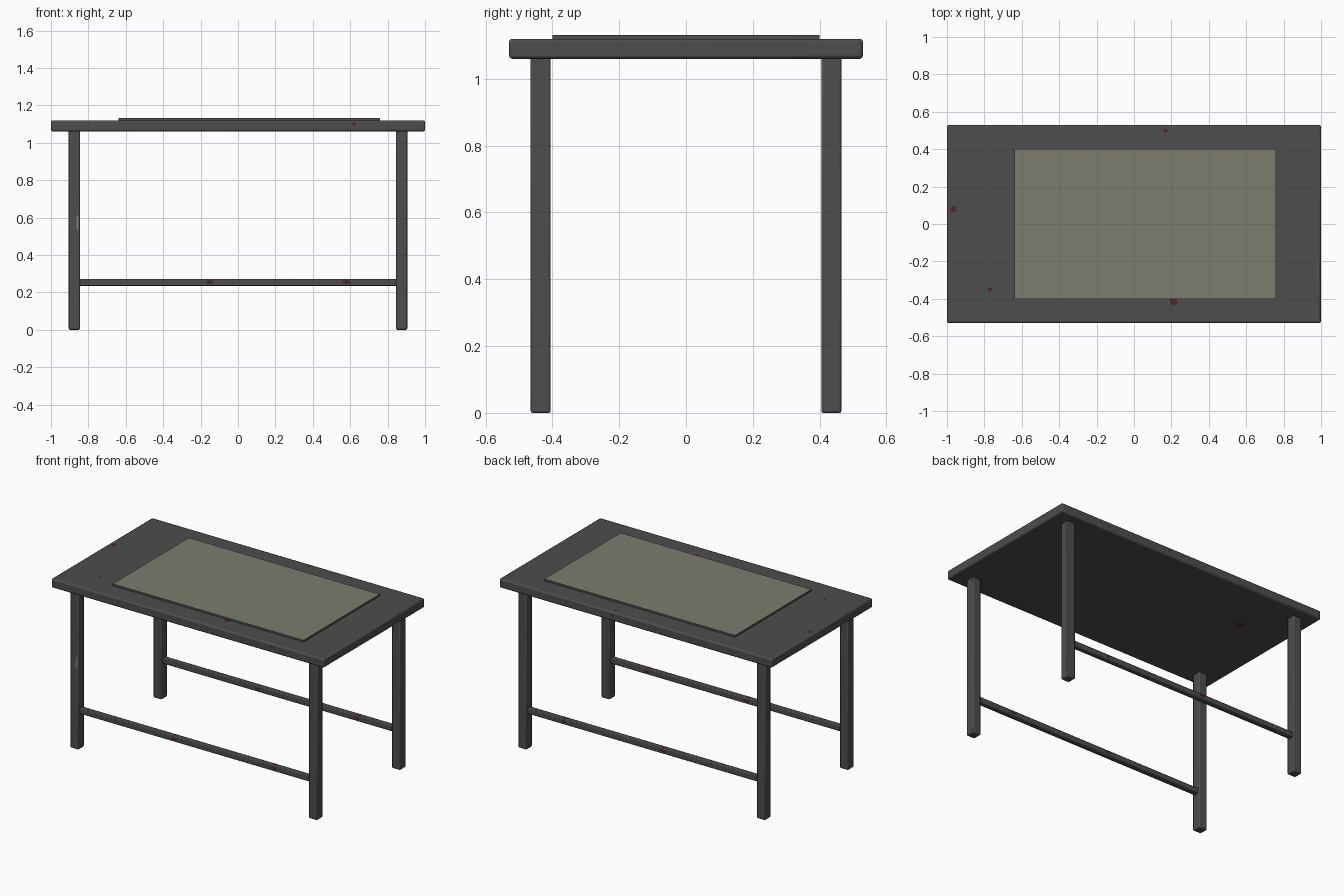
import bpy
import math
import random
from mathutils import Vector

random.seed(4)
default = bpy.context.scene.objects.get("Cube")
if default:
    bpy.data.objects.remove(default, do_unlink=True)


def material(name, rgb):
    m = bpy.data.materials.new(name)
    m.use_nodes = True
    m.diffuse_color = (*rgb, 1)
    m.node_tree.nodes["Principled BSDF"].inputs["Base Color"].default_value = (*rgb, 1)
    return m


metal = material("dark grey metal", (0.075, 0.075, 0.075))
pad = material("olive grey pad", (0.2, 0.2, 0.155))
rust = material("dark red rust", (0.07, 0.02, 0.02))


def box(name, low, high, mat, bevel=0.0):
    """Bevelled box between two corners."""
    low, high = Vector(low), Vector(high)
    bpy.ops.mesh.primitive_cube_add(size=1, location=(low + high) / 2)
    ob = bpy.context.object
    ob.name = name
    ob.scale = high - low
    bpy.ops.object.transform_apply(location=False, rotation=False, scale=True)
    ob.data.materials.append(mat)
    if bevel:
        mod = ob.modifiers.new("soft edges", "BEVEL")
        mod.width = bevel
        mod.segments = 2
        bpy.ops.object.shade_smooth_by_angle(angle=math.radians(40))
    return ob


def patch(name, centre, normal, mat, wide, tall):
    """Thin flat patch with a slightly ragged outline."""
    n = Vector(normal)
    u = Vector((0, 1, 0)) if abs(n.x) > 0.5 else Vector((1, 0, 0))
    v = n.cross(u)
    points = []
    for i in range(10):
        a = math.tau * i / 10
        r = random.uniform(0.8, 1.1)
        points.append(Vector(centre) + n * 0.001
                      + u * wide * r * math.cos(a) + v * tall * r * math.sin(a))
    mesh = bpy.data.meshes.new(name)
    mesh.from_pydata(points, [], [range(10)])
    mesh.materials.append(mat)
    ob = bpy.data.objects.new(name, mesh)
    bpy.context.collection.objects.link(ob)


# Table top and the inlaid writing pad, whose rim is metal
box("table_top", (-1, -0.53, 1.06), (1, 0.53, 1.12), metal, 0.01)
sheet = box("desk_pad", (-0.64, -0.4, 1.118), (0.76, 0.4, 1.132), metal)
sheet.data.materials.append(pad)
for face in sheet.data.polygons:
    face.material_index = 1 if face.normal.z > 0.5 else 0

# Legs and long rails
for sy, end in ((-1, "front"), (1, "back")):
    for sx, side in ((-1, "right"), (1, "left")):
        x, y = 0.875 * sx, 0.435 * sy
        box(f"{end}_{side}_leg", (x - 0.03, y - 0.03, 0), (x + 0.03, y + 0.03, 1.065),
            metal, 0.006)
    y = 0.435 * sy
    box(f"{end}_rail", (-0.85, y - 0.018, 0.235), (0.85, y + 0.018, 0.271), metal, 0.005)

    # Rust on both sides and the top of each rail
    for x in (-0.15, 0.58):
        for face in (-1, 1):
            patch("rail_rust", (x, y + 0.018 * face, 0.255), (0, face, 0), rust, 0.024, 0.01)
        patch("rail_top_rust", (x, y, 0.271), (0, 0, 1), rust, 0.02, 0.01)

# Rust spots on the table top
for x, y, r in ((0.17, 0.5, 0.014), (-0.965, 0.08, 0.02), (0.21, -0.415, 0.022),
                (-0.77, -0.35, 0.013)):
    patch("top_rust", (x, y, 1.12), (0, 0, 1), rust, r, r * 0.8)
patch("front_edge_rust", (0.62, -0.53, 1.1), (0, -1, 0), rust, 0.012, 0.009)
patch("back_edge_rust", (0.17, 0.53, 1.1), (0, 1, 0), rust, 0.014, 0.009)
patch("underside_rust", (-0.67, 0.18, 1.06), (0, 0, -1), rust, 0.03, 0.025)

# Worn pale patch on the inner edge of one leg
patch("leg_wear", (-0.859, -0.465, 0.575), (0, -1, 0), pad, 0.007, 0.045)
